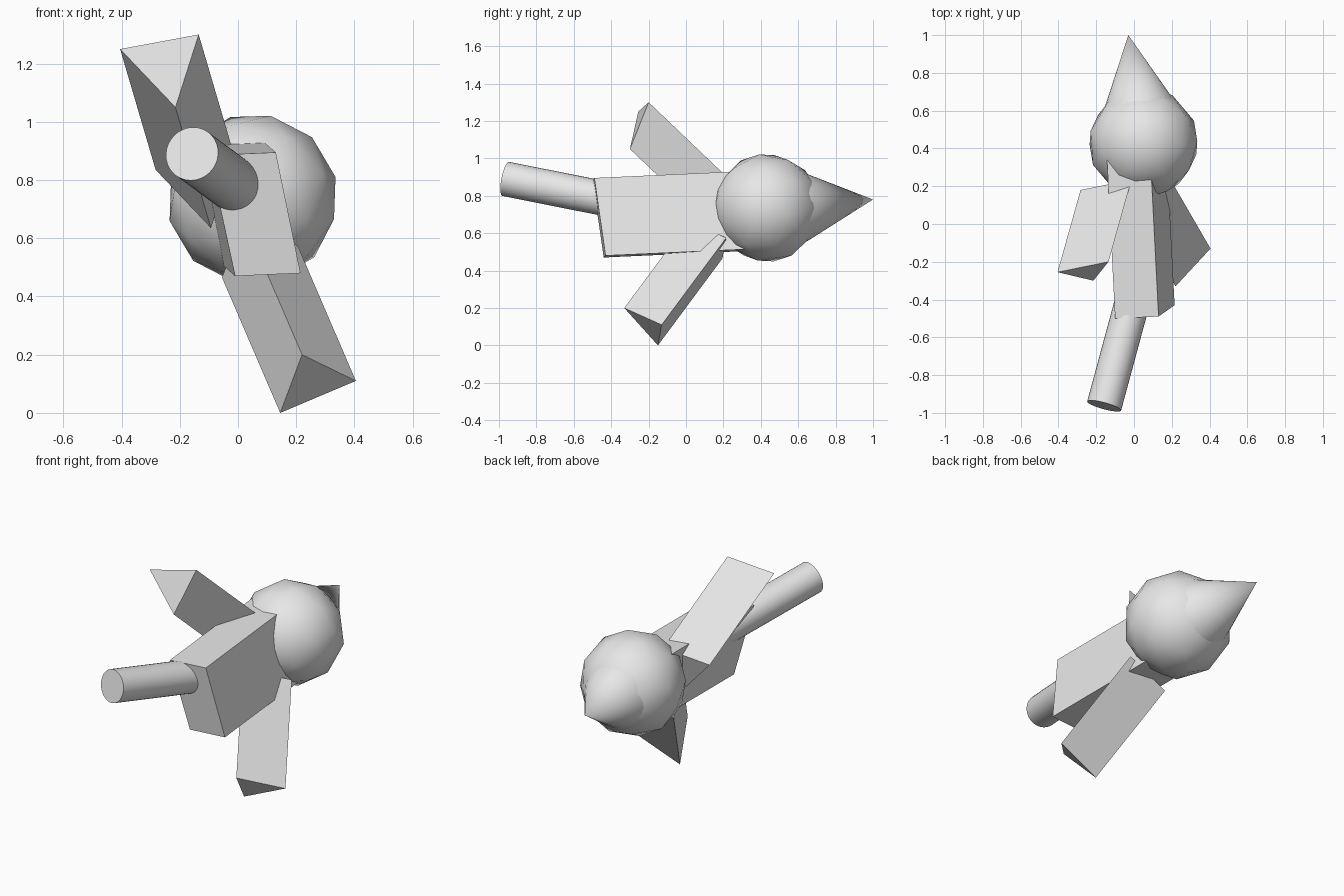
import bpy, bmesh, math
from mathutils import Vector

old = bpy.data.objects.get("Cube")
if old:
    bpy.data.objects.remove(old, do_unlink=True)

# Single plain grey
GREY = (0.8, 0.8, 0.8, 1)
grey = bpy.data.materials.new("plain_grey")
grey.use_nodes = True
grey.diffuse_color = GREY
grey.node_tree.nodes["Principled BSDF"].inputs["Base Color"].default_value = GREY


def finish(name, bm, smooth_angle=None):
    """Turn a bmesh into a named object, optionally smooth shaded."""
    bmesh.ops.recalc_face_normals(bm, faces=bm.faces)
    mesh = bpy.data.meshes.new(name)
    bm.to_mesh(mesh)
    bm.free()
    mesh.materials.append(grey)
    obj = bpy.data.objects.new(name, mesh)
    bpy.context.collection.objects.link(obj)
    if smooth_angle:
        bpy.ops.object.select_all(action='DESELECT')
        obj.select_set(True)
        bpy.context.view_layer.objects.active = obj
        bpy.ops.object.shade_smooth_by_angle(angle=math.radians(smooth_angle))
    return obj


def prism(name, profile, sweep):
    """Sweep a flat end profile along a vector."""
    bm = bmesh.new()
    face = bm.faces.new([bm.verts.new(p) for p in profile])
    result = bmesh.ops.extrude_face_region(bm, geom=[face], use_keep_orig=True)
    moved = [g for g in result["geom"] if isinstance(g, bmesh.types.BMVert)]
    bmesh.ops.translate(bm, verts=moved, vec=Vector(sweep))
    return finish(name, bm)


def round_bar(name, start, end, r_start, r_end):
    """Cylinder or cone running between two points."""
    start, end = Vector(start), Vector(end)
    axis = end - start
    bm = bmesh.new()
    bmesh.ops.create_cone(bm, cap_ends=True, segments=32,
                          radius1=r_start, radius2=r_end, depth=axis.length)
    obj = finish(name, bm, 40)
    obj.rotation_mode = 'QUATERNION'
    obj.rotation_quaternion = axis.to_track_quat('Z', 'Y')
    obj.location = (start + end) / 2
    return obj


# Slanted block body, running back into the head
prism("body", [(0.13, -0.49, 0.895), (0.215, -0.43, 0.48),
               (-0.01, -0.44, 0.47), (-0.1, -0.5, 0.885)],
      (-0.045, 0.88, 0.04))

# Two three-sided limbs
prism("upper_limb", [(-0.405, -0.255, 1.25), (-0.135, -0.2, 1.3),
                     (-0.215, -0.3, 1.05)], (0.122, 0.435, -0.415))
prism("lower_limb", [(0.145, -0.15, 0), (0.405, -0.13, 0.11),
                     (0.22, -0.33, 0.2)], (-0.2, 0.345, 0.465))

# Faceted round head
bm = bmesh.new()
bmesh.ops.create_icosphere(bm, subdivisions=2, radius=0.295)
head = finish("head", bm, 60)
head.location = (0.05, 0.43, 0.735)
head.rotation_euler = (0.15, 0.2, 0.1)

# Pointed cone at the back and round tail bar at the front
round_bar("cone_point", (0.026, 0.625, 0.743), (-0.03, 1.0, 0.78), 0.19, 0)
round_bar("tail_bar", (-0.158, -0.963, 0.89), (0.035, -0.25, 0.748), 0.093, 0.093)
